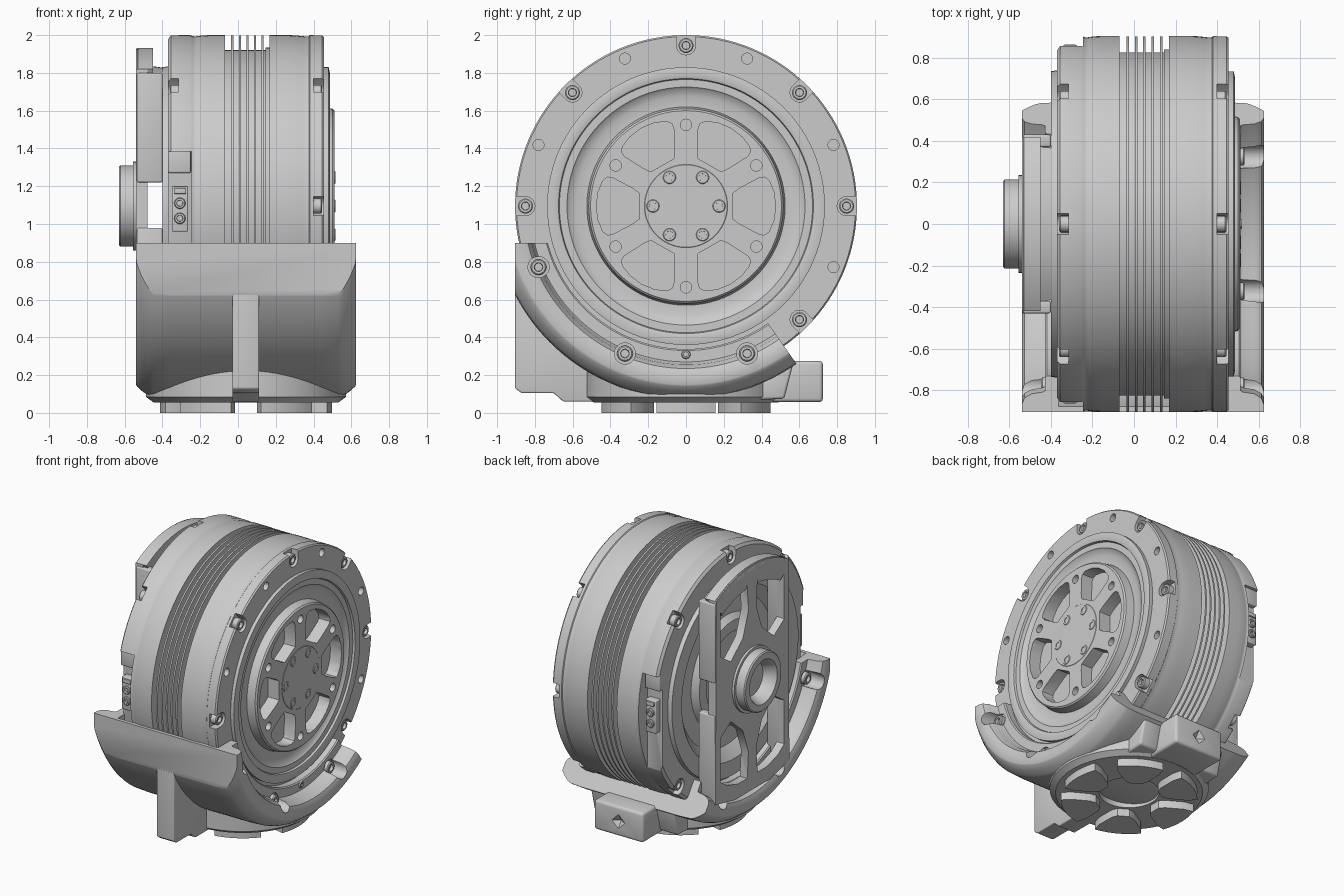
import bpy, bmesh
from math import sin, cos, pi, radians
from mathutils import Vector

if "Cube" in bpy.data.objects:
    bpy.data.objects.remove(bpy.data.objects["Cube"])

Z = 1.095      # axle height
C = 0.0425     # mid plane of drum and cradle


def place(axis, at, h, u, v):
    if axis == 'x':
        return (h, at[0] + u, at[1] + v)
    if axis == 'y':
        return (at[0] + u, h, at[1] + v)
    return (at[0] + u, at[1] + v, h)


def finish(name, bm):
    bmesh.ops.remove_doubles(bm, verts=bm.verts, dist=1e-5)
    bmesh.ops.recalc_face_normals(bm, faces=bm.faces)
    me = bpy.data.meshes.new(name)
    bm.to_mesh(me)
    bm.free()
    ob = bpy.data.objects.new(name, me)
    bpy.context.collection.objects.link(ob)
    return ob


def lathe(name, prof, at=(0, Z), seg=96, span=(0, 360), axis='x', closed=False):
    """Revolve (along, radius) points; partial spans get end caps."""
    bm = bmesh.new()
    d = span[1] - span[0]
    full = d == 360
    n = seg if full else seg + 1
    rings = []
    for i in range(n):
        a = radians(span[0] + d * i / seg)
        rings.append([bm.verts.new(place(axis, at, h, r * cos(a), r * sin(a))) for h, r in prof])
    m = len(prof)
    for i in range(seg):
        p, q = rings[i], rings[(i + 1) % n]
        for j in range(m if closed else m - 1):
            k = (j + 1) % m
            bm.faces.new((p[j], p[k], q[k], q[j]))
    if not full:
        bm.faces.new(rings[0])
        bm.faces.new(rings[-1])
    return finish(name, bm)


def prism(name, pts, h0, h1, at=(0, 0), axis='x', bevel=0):
    """Extrude a 2D outline along an axis."""
    bm = bmesh.new()
    lo = [bm.verts.new(place(axis, at, h0, u, v)) for u, v in pts]
    hi = [bm.verts.new(place(axis, at, h1, u, v)) for u, v in pts]
    bm.faces.new(lo)
    bm.faces.new(hi)
    for i in range(len(pts)):
        k = (i + 1) % len(pts)
        bm.faces.new((lo[i], lo[k], hi[k], hi[i]))
    bmesh.ops.recalc_face_normals(bm, faces=bm.faces)
    if bevel:
        bmesh.ops.bevel(bm, geom=bm.edges[:], offset=bevel, segments=3, profile=0.5, affect='EDGES')
    return finish(name, bm)


def rect(u0, u1, v0, v1):
    return [(u0, v0), (u1, v0), (u1, v1), (u0, v1)]


def cyl(name, h0, h1, r, at, seg=24, axis='x'):
    return lathe(name, [(h0, 0), (h0, r), (h1, r), (h1, 0)], at, seg, axis=axis)


def bolt(name, h0, h1, r, at, axis='x'):
    s = 1 if h1 > h0 else -1
    return lathe(name, [(h0, 0), (h0, r), (h1 - s * .006, r), (h1, r * .85), (h1, r * .55),
                        (h1 - s * .02, r * .5), (h1 - s * .02, 0)], at, 18, axis=axis)


def polar(r, deg):
    return (r * cos(radians(deg)), Z + r * sin(radians(deg)))


def rot(pts, deg):
    c, s = cos(radians(deg)), sin(radians(deg))
    return [(u * c - v * s, u * s + v * c) for u, v in pts]


def cut(ob, cutters):
    bpy.ops.object.select_all(action='DESELECT')
    for c in cutters:
        c.select_set(True)
    bpy.context.view_layer.objects.active = cutters[0]
    if len(cutters) > 1:
        bpy.ops.object.join()
    tool = cutters[0]
    mod = ob.modifiers.new('cut', 'BOOLEAN')
    mod.object, mod.operation, mod.solver = tool, 'DIFFERENCE', 'EXACT'
    bpy.context.view_layer.objects.active = ob
    bpy.ops.object.modifier_apply(modifier='cut')
    bpy.data.objects.remove(tool)


def trim(ob, co, no):
    bm = bmesh.new()
    bm.from_mesh(ob.data)
    bmesh.ops.bisect_plane(bm, geom=bm.verts[:] + bm.edges[:] + bm.faces[:], plane_co=Vector(co),
                           plane_no=Vector(no), clear_outer=True)
    bmesh.ops.holes_fill(bm, edges=[e for e in bm.edges if e.is_boundary], sides=0)
    bmesh.ops.recalc_face_normals(bm, faces=bm.faces)
    bm.to_mesh(ob.data)
    bm.free()


# Drum: stepped faces, swelling bands and cooling fins in one revolved profile
prof = [(-.33, 0), (-.33, .54), (-.385, .60), (-.40, .62), (-.40, .735), (-.37, .74), (-.37, .885), (-.355, .905),
        (-.255, .905), (-.24, .900), (-.23, .897), (-.22, .899), (-.19, .903), (-.15, .905), (-.07, .905), (-.07, .825)]
for i in range(5):
    x = -.03 + .04 * i
    prof += [(x - .006, .825), (x - .006, .903), (x + .006, .903), (x + .006, .825)]
prof += [(.145, .825), (.145, .84), (.168, .84), (.168, .905), (.25, .905), (.30, .904), (.34, .900), (.365, .897),
         (.375, .899), (.38, .905), (.445, .905), (.455, .897), (.455, .735), (.48, .735), (.487, .70), (.48, .675),
         (.465, .67), (.465, .63), (.455, .62), (.44, .58), (.44, .525), (.50, .515), (.51, .505), (.51, 0)]
drum = lathe('drum', prof, seg=128)

tools = []
half = [(.25, .07), (.285, .095), (.39, .15), (.415, .153), (.44, .135), (.465, .075)]
window = half + [(.475, 0)] + [(u, -v) for u, v in reversed(half)]
for k in range(6):
    tools.append(prism('window_cutter', rot(window, 60 * k), .42, .6, (0, Z)))
    tools.append(cyl('hole_cutter', .46, .6, .03, polar(.43, 30 + 60 * k)))
slot = [(.85 + .05 * cos(t), .05 * sin(t)) for t in [pi / 2 + pi * i / 10 for i in range(11)]] + [(.96, -.05), (.96, .05)]
for k in range(8):
    a = 45 * k
    if a not in (225, 270):
        tools.append(prism('notch_cutter', rot(slot, a), .40, .6, (0, Z)))
        bolt('rim_bolt_right', .39, .445, .04, polar(.85, a))
        if a not in (0, 180):
            tools.append(prism('notch_cutter', rot(slot, a), -.6, -.315, (0, Z)))
            bolt('rim_bolt_left', -.30, -.36, .04, polar(.85, a))
    if a + 22.5 not in (202.5, 247.5, 292.5):
        tools.append(cyl('hole_cutter', .41, .6, .029, polar(.845, a + 22.5)))
for s in (-1, 1):
    tools.append(prism('pocket_cutter', rect(*sorted((s * .80, s * 1.0)), .62, 1.385), -.6, -.245))
cut(drum, tools)

# Hub cap with six screws
lathe('hub_cap', [(.40, 0), (.40, .225), (.506, .225), (.512, .218), (.512, 0)], seg=64)
for k in range(6):
    bolt('hub_screw', .50, .516, .036, polar(.175, 60 * k))

# Cable connectors in the rim pockets
for s in (-1, 1):
    y = sorted((s * .78, s * .85))
    prism('connector_block', rect(-.35, -.265, .96, 1.20), *y, axis='y', bevel=.006)
    prism('connector_shelf', rect(-.37, -.25, 1.27, 1.40), *sorted((s * .78, s * .835)), axis='y', bevel=.008)
    prism('connector_socket', rect(-.34, -.275, 1.16, 1.19), *sorted((s * .8, s * .862)), axis='y', bevel=.004)
    for z in (1.03, 1.11):
        bolt('connector_screw', s * .83, s * .865, .03, (-.308, z), 'y')

# Cradle: U section swept under the drum, flattened at front and top
side = [(.40, 1.02), (.49, 1.015), (.515, 1.005), (.55, .98), (.578, .955), (.5825, .945), (.5825, .89), (.57, .86),
        (.535, .84), (.48, .832), (.47, .825), (.47, .765), (.462, .757), (.405, .757), (.405, .90)]
section = [(C + x, r) for x, r in side] + [(C - x, r) for x, r in reversed(side)]
cradle = lathe('cradle', section, seg=64, span=(170, 305), closed=True)
trim(cradle, (0, 0, .9), (0, 0, 1))
trim(cradle, (0, -.905, 0), (0, -1, 0))
tools = []
for s in (-1, 1):
    for a in (202.5, 247.5, 292.5):
        tools.append(cyl('boss_cutter', *sorted((C + s * .455, C + s * .7)), .056, polar(.845, a)))
        bolt('cradle_bolt', C + s * .44, C + s * .49, .042, polar(.845, a))
    bolt('cradle_pin', C + s * .46, C + s * .478, .024, polar(.785, 270))
cut(cradle, tools)

# Front rib and rear lug of the cradle
prism('front_rib', [(-.905, .66), (-.905, .13), (-.87, .105), (-.70, .105), (-.65, .06), (-.3, .06), (-.3, .19),
                    (-.35, .2), (-.65, .42), (-.86, .70)], -.03, .112, bevel=.008)
lug = prism('rear_lug', [(.3, .057), (.725, .057), (.725, .275), (.56, .275), (.42, .21), (.3, .16)],
            C - .2, C + .2, bevel=.02)
cut(lug, [lathe('dimple_cutter', [(.69, 0), (.75, .09), (.75, 0)], (C, .165), 4, axis='y')])
for s in (-1, 1):
    prism('lug_brace', [(.3, .065), (.52, .075), (.57, .27), (.45, .24), (.3, .16)],
          *sorted((C + s * .18, C + s * .34)), bevel=.015)

# Round mounting plate and six foot pads
lathe('mount_plate', [(.056, .20), (.056, .49), (.085, .53), (.25, .53), (.25, .20)], (C, 0), 80, axis='z', closed=True)
for k in range(6):
    pts = [(.455 * cos(radians(t)), .455 * sin(radians(t))) for t in range(-20, 21, 4)]
    pts += [(.36, .14), (.25, .075), (.22, .04), (.22, -.04), (.25, -.075), (.36, -.14)]
    prism('foot_pad', rot(pts, 60 * k), 0, .07, (C, 0), 'z')

# Left bridge: plate with four openings, side rails and curved top
arc = [polar(.835, t) for t in range(60, 121, 6)]
bridge = prism('bridge_plate', [(-.43, .33), (-.2, .28), (.2, .28), (.43, .33)] + arc, -.54, -.48)
tools = []
opening = [(.37, .30), (.37, .62), (.30, .67), (.17, .71), (.06, .71), (.045, .52), (.11, .34), (.25, .22)]
for sy in (-1, 1):
    for sz in (-1, 1):
        tools.append(prism('opening_cutter', [(sy * u, sz * v) for u, v in opening], -.7, -.4, (0, Z)))
cut(bridge, tools)
for s in (-1, 1):
    y = sorted((s * .37, s * .43))
    prism('upper_rail', rect(*y, 1.22, 1.80), -.535, -.40, bevel=.01)
    prism('lower_rail', rect(*y, .33, .98), -.535, -.40, bevel=.01)
lathe('bridge_top', [(-.54, .73), (-.54, .82), (-.53, .838), (-.45, .838), (-.45, .74), (-.38, .73), (-.38, .68),
                     (-.53, .68)], seg=24, span=(60, 120), closed=True)

# Bearing hub on the bridge
lathe('bearing_hub', [(-.48, 0), (-.48, .25), (-.54, .25), (-.54, .235), (-.557, .235), (-.557, .215), (-.622, .215),
                      (-.63, .207), (-.63, .16), (-.615, .15), (-.56, .125), (-.51, .12), (-.51, 0)], seg=64)
# Inner ring behind the bridge openings
lathe('inner_ring', [(-.32, .28), (-.375, .30), (-.385, .33), (-.375, .38), (-.32, .42)], seg=64, closed=True)

# Smooth shading with crisp edges
for ob in bpy.data.objects:
    bpy.ops.object.select_all(action='DESELECT')
    ob.select_set(True)
    bpy.context.view_layer.objects.active = ob
    bpy.ops.object.shade_smooth_by_angle(angle=radians(32))
